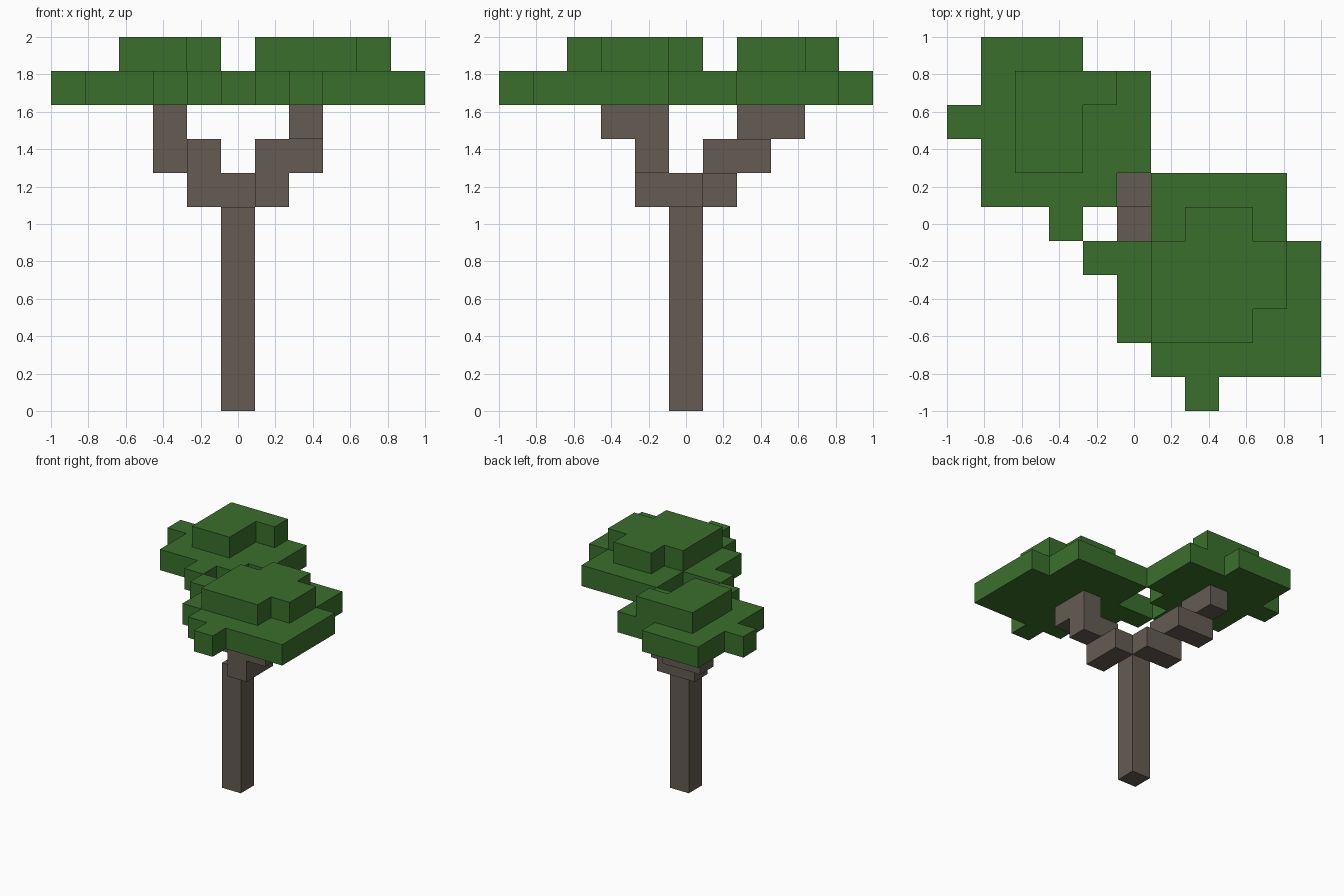
import bpy, bmesh, math
from mathutils import Vector

cube = bpy.data.objects.get("Cube")
if cube:
    bpy.data.objects.remove(cube, do_unlink=True)

U = 2 / 11  # edge length of one block


def material(name, rgb):
    m = bpy.data.materials.new(name)
    m.use_nodes = True
    m.diffuse_color = (*rgb, 1)
    m.node_tree.nodes["Principled BSDF"].inputs["Base Color"].default_value = (*rgb, 1)
    return m


bark = material("bark brown", (0.127, 0.107, 0.084))
leaf = material("leaf green", (0.042, 0.159, 0.025))


def box(x0, x1, y0, y1, z0, z1):
    """All blocks in an inclusive range of grid cells."""
    return {(x, y, z) for x in range(x0, x1 + 1)
            for y in range(y0, y1 + 1) for z in range(z0, z1 + 1)}


def block_object(name, mat, *boxes):
    """Join blocks into one closed shell, keeping only its outer faces."""
    cells = set().union(*(box(*b) for b in boxes))
    bm = bmesh.new()
    for cell in cells:
        centre = Vector(cell) + Vector((0, 0, 0.5))
        for axis in range(3):
            for sign in (-1, 1):
                n = Vector((0, 0, 0))
                n[axis] = sign
                if tuple(int(c + d) for c, d in zip(cell, n)) in cells:
                    continue
                a, b = Vector((0, 0, 0)), Vector((0, 0, 0))
                a[(axis + 1) % 3] = 0.5
                b[(axis + 2) % 3] = 0.5 * sign
                mid = centre + n / 2
                bm.faces.new([bm.verts.new((mid + v) * U)
                              for v in (-a - b, a - b, a + b, b - a)])
    bmesh.ops.remove_doubles(bm, verts=bm.verts, dist=U / 100)
    bmesh.ops.dissolve_limit(bm, angle_limit=math.radians(1),
                             verts=bm.verts, edges=bm.edges)
    mesh = bpy.data.meshes.new(name)
    bm.to_mesh(mesh)
    bm.free()
    mesh.materials.append(mat)
    obj = bpy.data.objects.new(name, mesh)
    bpy.context.scene.collection.objects.link(obj)
    return obj


# Trunk and the two stepped branches
block_object("trunk", bark, (0, 0, 0, 0, 0, 5))
block_object("front_branch", bark,
             (1, 1, -1, 0, 6, 6), (1, 2, -1, -1, 7, 7), (2, 2, -2, -1, 8, 8))
block_object("back_branch", bark,
             (-1, 0, 1, 1, 6, 6), (-1, -1, 1, 2, 7, 7),
             (-2, -2, 2, 2, 7, 7), (-2, -2, 2, 3, 8, 8))

# Leaf canopies: a wide lower layer and a smaller cap
block_object("front_canopy", leaf,
             (1, 4, 0, 1, 9, 9), (-1, 5, -1, -1, 9, 9), (0, 5, -3, -2, 9, 9),
             (1, 5, -4, -4, 9, 9), (2, 2, -5, -5, 9, 9),
             (1, 3, -3, -1, 10, 10), (4, 4, -2, -1, 10, 10), (2, 3, 0, 0, 10, 10))
block_object("back_canopy", leaf,
             (-4, -1, 1, 4, 9, 9), (0, 0, 2, 4, 9, 9), (-4, -2, 5, 5, 9, 9),
             (-5, -5, 3, 3, 9, 9), (-2, -2, 0, 0, 9, 9),
             (-3, -2, 2, 4, 10, 10), (-1, -1, 4, 4, 10, 10))
